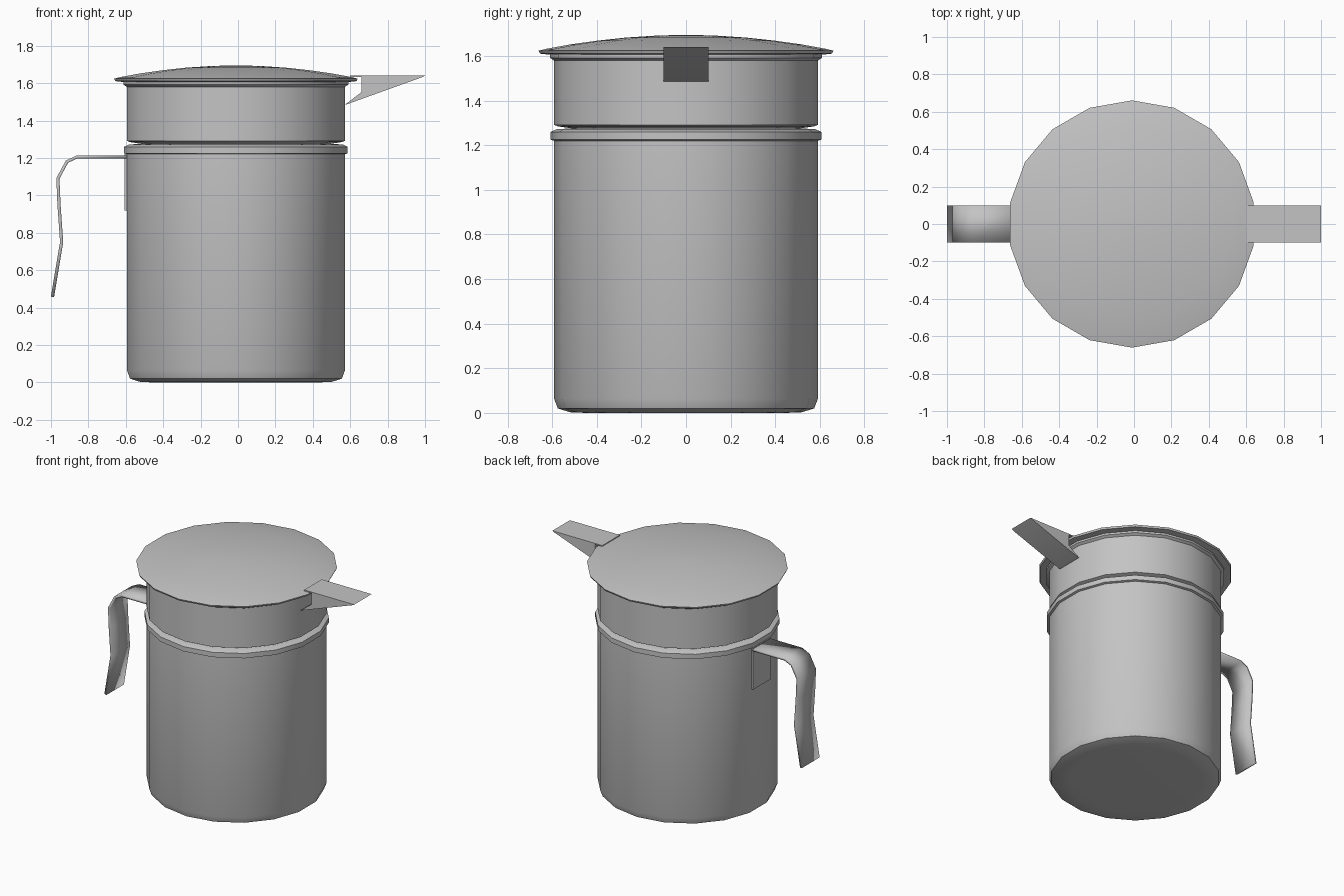
import bpy, bmesh, math

cube = bpy.data.objects.get("Cube")
if cube:
    bpy.data.objects.remove(cube)

SIDES = 18
CENTRE_X = -0.011
HALF_WIDTH = 0.1

metal = bpy.data.materials.new("grey metal")
metal.use_nodes = True
metal.diffuse_color = (0.55, 0.55, 0.55, 1)
metal.node_tree.nodes["Principled BSDF"].inputs["Base Color"].default_value = metal.diffuse_color


def finish(bm, name, sharp_angle=None):
    bmesh.ops.recalc_face_normals(bm, faces=bm.faces)
    mesh = bpy.data.meshes.new(name)
    bm.to_mesh(mesh)
    bm.free()
    mesh.materials.append(metal)
    obj = bpy.data.objects.new(name, mesh)
    bpy.context.collection.objects.link(obj)
    bpy.ops.object.select_all(action='DESELECT')
    obj.select_set(True)
    bpy.context.view_layer.objects.active = obj
    if sharp_angle:
        bpy.ops.object.shade_smooth_by_angle(angle=math.radians(sharp_angle))
    else:
        bpy.ops.object.shade_smooth()
    return obj


def lathe(name, profile, sharp_angle):
    """Spin (radius, height) points round the upright axis and cap both ends."""
    bm = bmesh.new()
    rings = []
    for r, z in profile:
        angles = [math.tau * i / SIDES for i in range(SIDES)]
        rings.append([bm.verts.new((CENTRE_X + r * math.sin(a), r * math.cos(a), z))
                      for a in angles])
    for low, high in zip(rings, rings[1:]):
        for i in range(SIDES):
            j = (i + 1) % SIDES
            bm.faces.new((low[i], low[j], high[j], high[i]))
    bm.faces.new(rings[0])
    bm.faces.new(rings[-1])
    return finish(bm, name, sharp_angle)


def extrude_outline(name, outline, sharp_angle=None):
    """Give a closed side outline of (x, z) points the strap width in y."""
    bm = bmesh.new()
    front, back = [[bm.verts.new((x, y, z)) for x, z in outline]
                   for y in (-HALF_WIDTH, HALF_WIDTH)]
    bm.faces.new(front)
    bm.faces.new(back)
    for i in range(len(outline)):
        j = (i + 1) % len(outline)
        bm.faces.new((front[i], front[j], back[j], back[i]))
    return finish(bm, name, sharp_angle)


def strap(name, path, thickness):
    """Flat strip of even thickness that follows a path of (x, z) points."""
    left, right = [], []
    for i, (x, z) in enumerate(path):
        x0, z0 = path[max(i - 1, 0)]
        x1, z1 = path[min(i + 1, len(path) - 1)]
        length = math.hypot(x1 - x0, z1 - z0)
        dx = -(z1 - z0) / length * thickness / 2
        dz = (x1 - x0) / length * thickness / 2
        left.append((x + dx, z + dz))
        right.append((x - dx, z - dz))
    bm = bmesh.new()
    rows = []
    for a, b in zip(left, right):
        rows.append([bm.verts.new((p[0], y, p[1])) for p, y in
                     ((a, -HALF_WIDTH), (a, HALF_WIDTH), (b, HALF_WIDTH), (b, -HALF_WIDTH))])
    for r0, r1 in zip(rows, rows[1:]):
        for i in range(4):
            j = (i + 1) % 4
            bm.faces.new((r0[i], r0[j], r1[j], r1[i]))
    bm.faces.new(rows[0])
    bm.faces.new(rows[-1])
    return finish(bm, name)


# Pot wall with rounded foot, raised band, groove and flared neck
lathe("pot_body", [
    (0.45, 0), (0.52, 0.003), (0.575, 0.02), (0.592, 0.065), (0.592, 1.22),
    (0.607, 1.225), (0.607, 1.26), (0.58, 1.272), (0.515, 1.276),
    (0.575, 1.285), (0.592, 1.292), (0.592, 1.58), (0.61, 1.592), (0.61, 1.612),
], 50)

# Shallow domed lid with a thin overhanging rim
lathe("lid", [
    (0.6, 1.605), (0.655, 1.611), (0.661, 1.624), (0.63, 1.632), (0.52, 1.652),
    (0.4, 1.669), (0.27, 1.683), (0.13, 1.692), (0.02, 1.695),
], 50)

# Pouring spout: wedge, cover plate over the lid edge, and floor reaching the wall
extrude_outline("spout", [
    (0.572, 1.485), (0.66, 1.552), (0.66, 1.632), (0.6, 1.632), (0.6, 1.64), (1.0, 1.64),
    (0.985, 1.632), (0.582, 1.487),
], 75)

# Bent strap handle and the plate that fixes it to the wall
strap("handle", [
    (-0.595, 1.206), (-0.86, 1.206), (-0.915, 1.18), (-0.963, 1.09),
    (-0.957, 0.95), (-0.943, 0.75), (-0.992, 0.457),
], 0.017)
extrude_outline("handle_plate", [
    (-0.608, 0.92), (-0.59, 0.92), (-0.59, 1.22), (-0.608, 1.22),
], 30)
